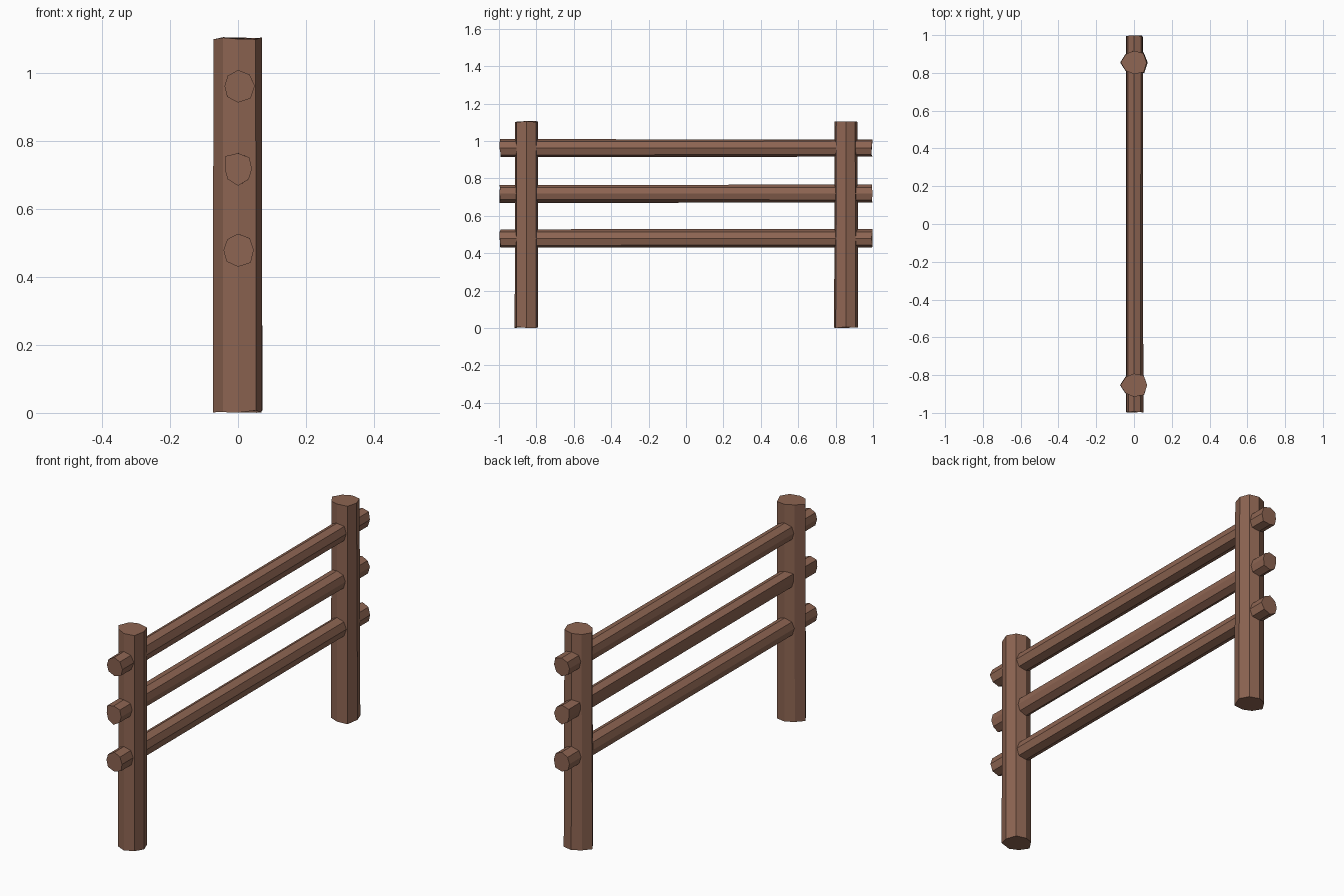
import bpy, bmesh, math, random
from mathutils import Vector

if "Cube" in bpy.data.objects:
    bpy.data.objects.remove(bpy.data.objects["Cube"])

random.seed(4)
wood = bpy.data.materials.new("brown_wood")
wood.diffuse_color = (0.27, 0.13, 0.085, 1)
wood.use_nodes = True
wood.node_tree.nodes["Principled BSDF"].inputs["Base Color"].default_value = wood.diffuse_color


def log(name, start, end, u, v, radii, taper=1.0):
    """Rough eight-sided log: a hewn octagon carried from start to end."""
    start, end, u, v = map(Vector, (start, end, u, v))
    axis = (end - start).normalized()
    bm = bmesh.new()
    rings = []
    for centre, scale in ((start, 1.0), (end, taper)):
        ring = []
        for i, r in enumerate(radii):
            a = i * math.tau / 8
            r = r * scale + random.uniform(-0.002, 0.002)
            offset = (u * math.cos(a) + v * math.sin(a)) * r
            ring.append(bm.verts.new(centre + offset + axis * random.uniform(-0.004, 0.004)))
        rings.append(ring)
    bottom, top = rings
    bm.faces.new(bottom)
    bm.faces.new(top)
    for i in range(8):
        j = (i + 1) % 8
        bm.faces.new((bottom[i], bottom[j], top[j], top[i]))
    bmesh.ops.recalc_face_normals(bm, faces=bm.faces)
    mesh = bpy.data.meshes.new(name)
    bm.to_mesh(mesh)
    bm.free()
    mesh.materials.append(wood)
    obj = bpy.data.objects.new(name, mesh)
    bpy.context.collection.objects.link(obj)
    return obj


X, Y, Z = (1, 0, 0), (0, 1, 0), (0, 0, 1)

# Upright posts
post = (0.071, 0.073, 0.064, 0.062, 0.073, 0.063, 0.064, 0.076)
for name, y in (("front_post", -0.853), ("back_post", 0.855)):
    log(name, (0, y, 0.004), (0, y, 1.104), X, Y, post, 0.97)

# Horizontal rails passing through both posts
rails = (
    ("top_rail", 0.963, (0.048, 0.050, 0.046, 0.044, 0.041, 0.047, 0.047, 0.051)),
    ("middle_rail", 0.719, (0.043, 0.046, 0.047, 0.051, 0.040, 0.045, 0.049, 0.046)),
    ("bottom_rail", 0.480, (0.048, 0.050, 0.049, 0.046, 0.041, 0.046, 0.048, 0.052)),
)
for name, z, radii in rails:
    log(name, (0, -0.994, z), (0, 0.994, z), X, Z, radii)
